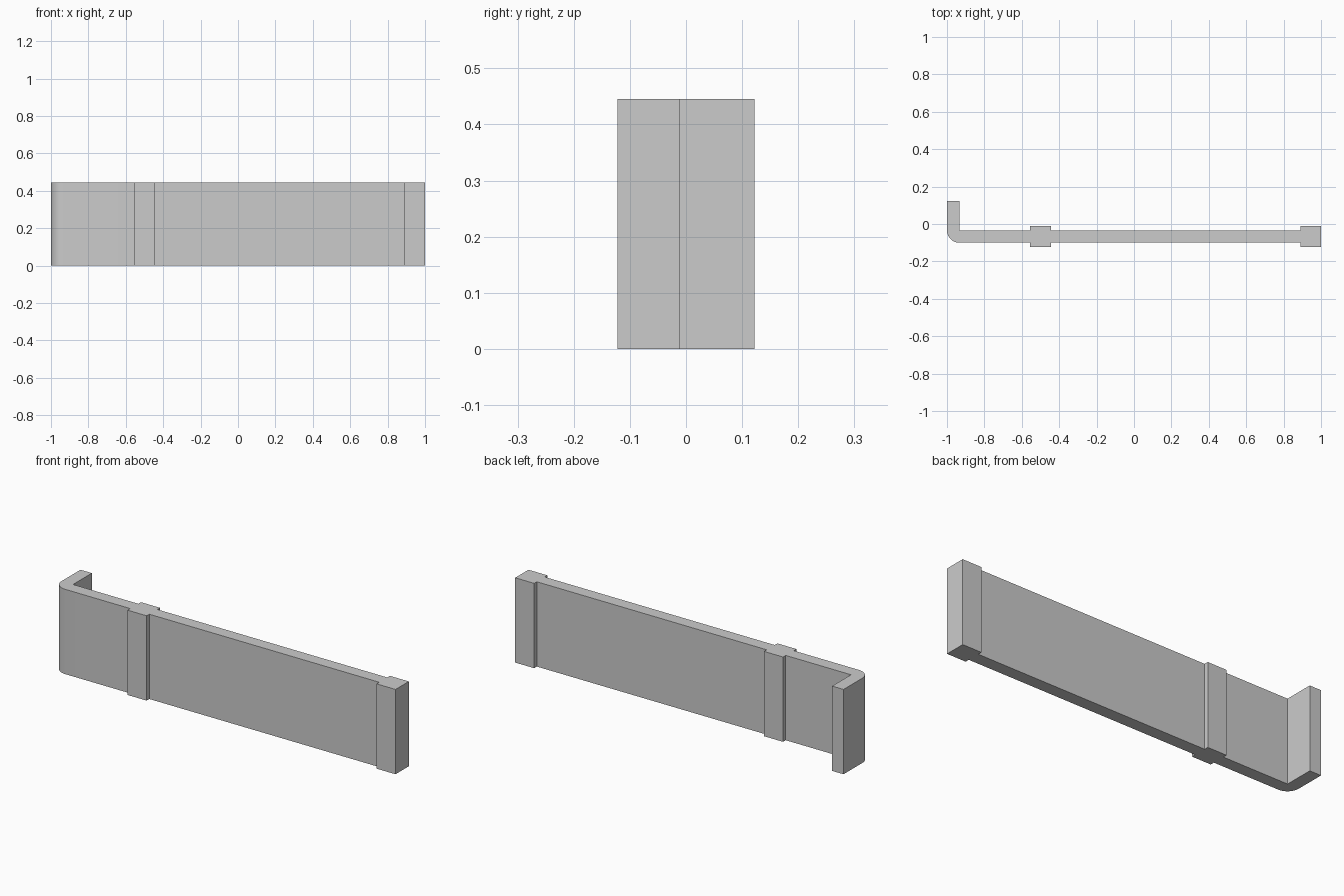
import bpy, bmesh, math

if "Cube" in bpy.data.objects:
    bpy.data.objects.remove(bpy.data.objects["Cube"])

HEIGHT = 0.445
WALL = 0.066      # wall thickness
POST = 0.11       # post width and depth
Y_MID = -0.067    # wall centre line


def extrude_plan(name, plan):
    """Upright prism from a counter-clockwise floor plan."""
    bm = bmesh.new()
    base = bm.faces.new([bm.verts.new((x, y, 0)) for x, y in plan])
    top = bmesh.ops.extrude_face_region(bm, geom=[base], use_keep_orig=True)
    verts = [v for v in top["geom"] if isinstance(v, bmesh.types.BMVert)]
    bmesh.ops.translate(bm, verts=verts, vec=(0, 0, HEIGHT))
    bmesh.ops.recalc_face_normals(bm, faces=bm.faces)
    mesh = bpy.data.meshes.new(name)
    bm.to_mesh(mesh)
    bm.free()
    ob = bpy.data.objects.new(name, mesh)
    bpy.context.collection.objects.link(ob)
    return ob


def rect(x0, x1, y0, y1):
    return [(x0, y0), (x1, y0), (x1, y1), (x0, y1)]


front, back = Y_MID - WALL / 2, Y_MID + WALL / 2
post_front, post_back = Y_MID - POST / 2, Y_MID + POST / 2
post_x0 = -0.5 - POST / 2
post_x1 = -0.5 + POST / 2

# Short wall turning back round a rounded outer corner
inner_x = -1 + WALL
corner = [(inner_x + WALL * math.cos(a), back + WALL * math.sin(a))
          for a in (math.pi + math.pi / 2 * i / 16 for i in range(17))]
corner_wall = extrude_plan("corner_wall", corner + [
    (post_x0, front), (post_x0, back), (inner_x, back),
    (inner_x, 0.122), (-1, 0.122)])

# Long straight wall between the posts
extrude_plan("long_wall", rect(post_x1, 1 - POST, front, back))

# Square posts
extrude_plan("middle_post", rect(post_x0, post_x1, post_front, post_back))
extrude_plan("end_post", rect(1 - POST, 1, post_front, post_back))

# Smooth rounded corner with crisp edges
bpy.context.view_layer.objects.active = corner_wall
corner_wall.select_set(True)
bpy.ops.object.shade_smooth_by_angle(angle=math.radians(30))
